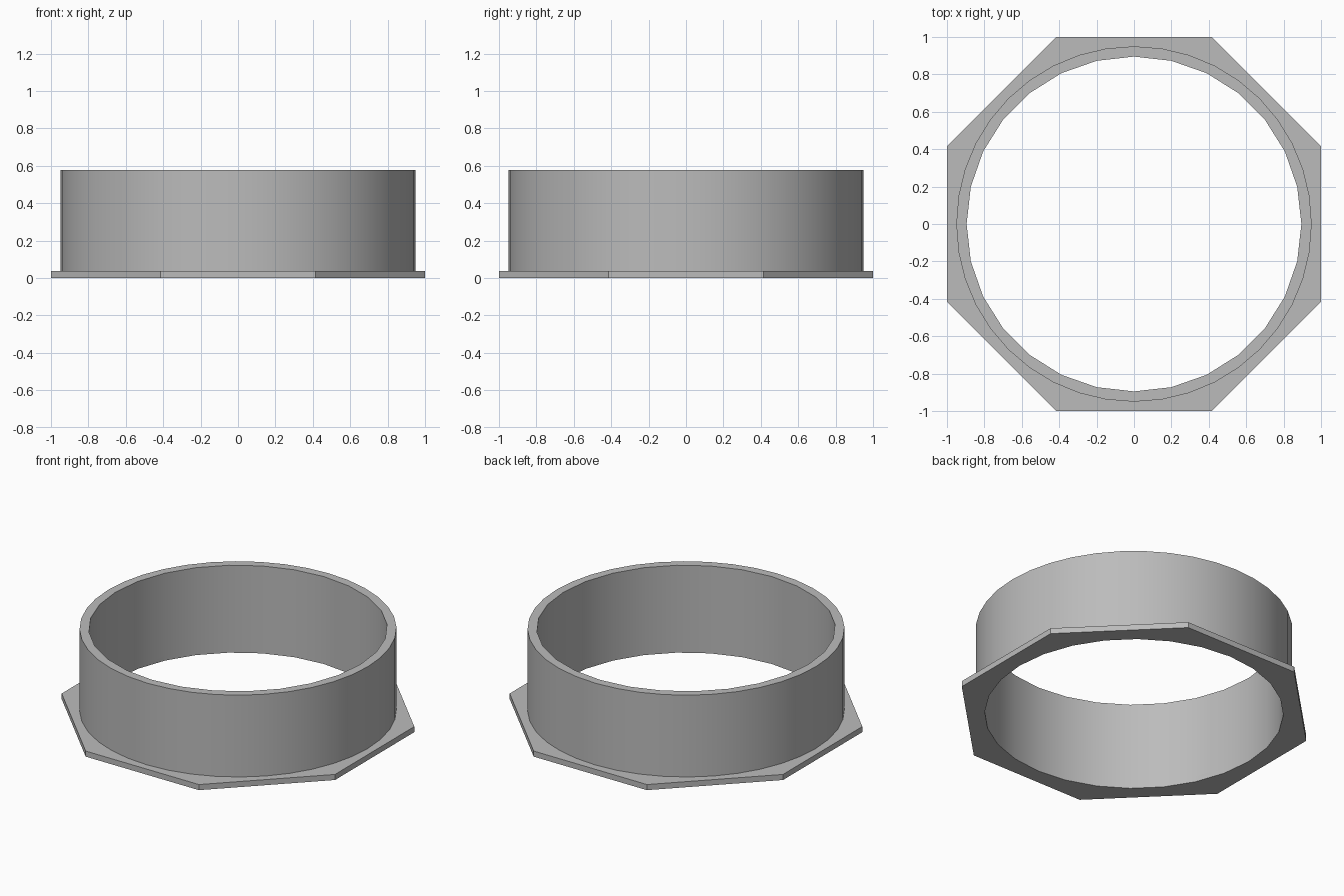
import bpy
import math

if "Cube" in bpy.data.objects:
    bpy.data.objects.remove(bpy.data.objects["Cube"], do_unlink=True)

HEIGHT = 0.578
FLANGE = 0.037
BORE_RADIUS = 0.895
COLLAR_RADIUS = 0.95

grey = bpy.data.materials.new("plain_grey")
grey.use_nodes = True
colour = (0.5, 0.5, 0.5, 1)
grey.diffuse_color = colour
grey.node_tree.nodes["Principled BSDF"].inputs["Base Color"].default_value = colour


def prism(name, sides, radius, bottom, top, turn=0):
    """Upright solid prism between two heights."""
    bpy.ops.mesh.primitive_cylinder_add(
        vertices=sides, radius=radius, depth=top - bottom,
        location=(0, 0, (bottom + top) / 2), rotation=(0, 0, turn))
    obj = bpy.context.object
    obj.name = name
    obj.data.materials.append(grey)
    return obj


def bored(obj, cutter):
    """Cut the round opening through a part, then smooth its round walls."""
    mod = obj.modifiers.new("bore", "BOOLEAN")
    mod.operation = "DIFFERENCE"
    mod.solver = "EXACT"
    mod.object = cutter
    bpy.ops.object.select_all(action="DESELECT")
    obj.select_set(True)
    bpy.context.view_layer.objects.active = obj
    bpy.ops.object.modifier_apply(modifier=mod.name)
    bpy.ops.object.shade_smooth_by_angle(angle=math.radians(30))


# Octagonal base flange, flat sides facing the axes
flange = prism("base_flange", 8, 1 / math.cos(math.pi / 8), 0, FLANGE, math.pi / 8)

# Round collar standing on the flange
collar = prism("round_collar", 40, COLLAR_RADIUS, FLANGE, HEIGHT)

# Shared opening through both parts
bore = prism("bore_cutter", 28, BORE_RADIUS, -1, 1)
for part in (flange, collar):
    bored(part, bore)
bpy.data.objects.remove(bore, do_unlink=True)
